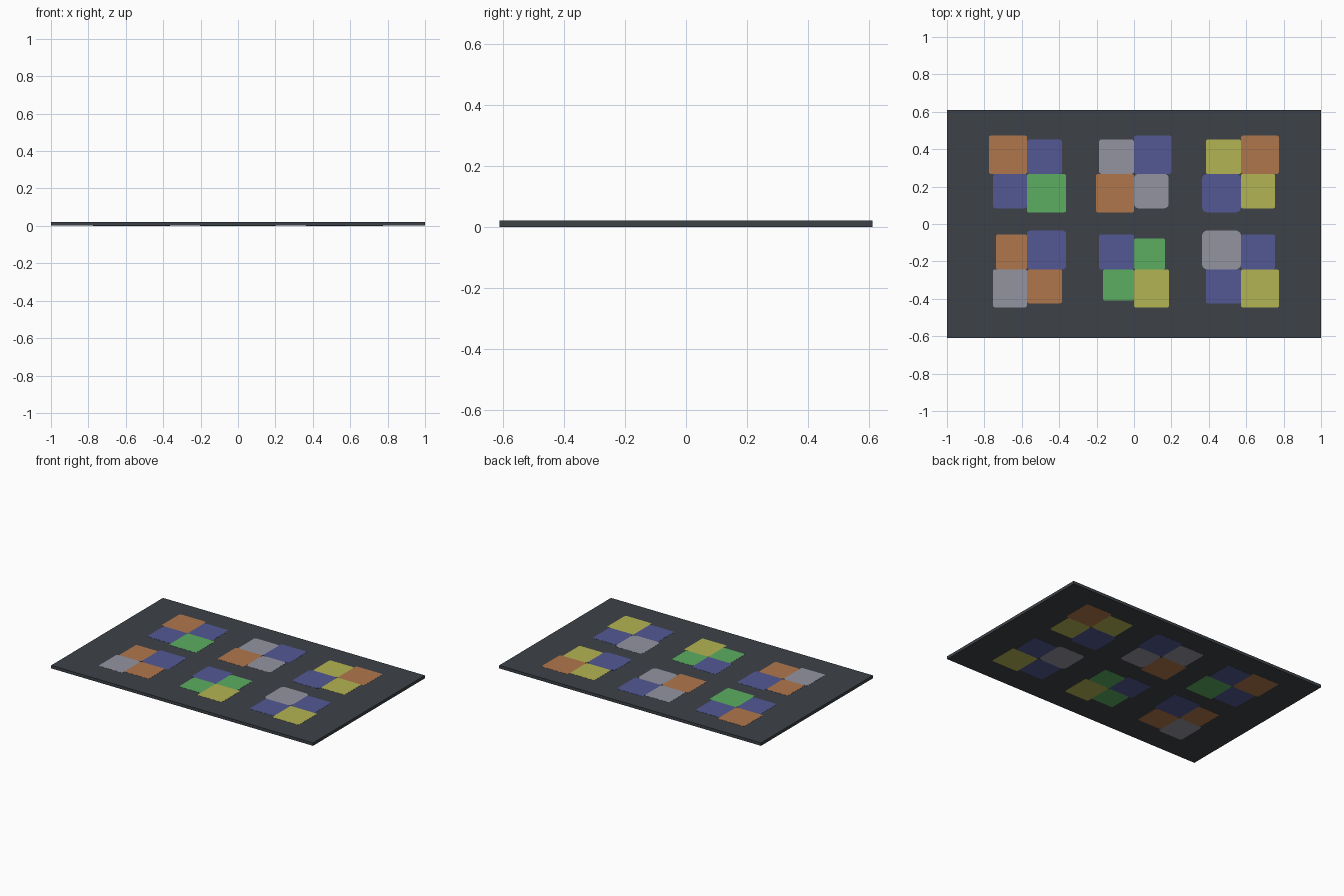
import bpy, bmesh, math

if "Cube" in bpy.data.objects:
    bpy.data.objects.remove(bpy.data.objects["Cube"])

def material(name, rgb):
    # sRGB 0-255 to linear
    lin = [((c / 255 + 0.055) / 1.055) ** 2.4 for c in rgb]
    m = bpy.data.materials.new(name)
    m.diffuse_color = (*lin, 1)
    m.use_nodes = True
    m.node_tree.nodes["Principled BSDF"].inputs["Base Color"].default_value = m.diffuse_color
    return m

MATS = {
    "board": material("charcoal", (61, 66, 72)),
    "o": material("orange", (176, 118, 76)),
    "b": material("blue", (82, 89, 148)),
    "g": material("green", (92, 174, 97)),
    "w": material("pale grey", (147, 148, 161)),
    "y": material("yellow", (180, 180, 83)),
}

def slab(name, x0, x1, y0, y1, z0, z1, r, mat):
    """Flat slab with rounded vertical corners (r = 0 gives a plain box)."""
    pts = []
    for cx, cy, a in ((x1 - r, y1 - r, 0), (x0 + r, y1 - r, 90),
                      (x0 + r, y0 + r, 180), (x1 - r, y0 + r, 270)):
        for i in range(6 if r else 1):
            t = math.radians(a + 18 * i)
            pts.append((cx + r * math.cos(t), cy + r * math.sin(t)))
    bm = bmesh.new()
    face = bm.faces.new([bm.verts.new((x, y, z0)) for x, y in pts])
    ext = bmesh.ops.extrude_face_region(bm, geom=[face])
    top = [v for v in ext["geom"] if isinstance(v, bmesh.types.BMVert)]
    bmesh.ops.translate(bm, verts=top, vec=(0, 0, z1 - z0))
    bmesh.ops.recalc_face_normals(bm, faces=bm.faces)
    me = bpy.data.meshes.new(name)
    bm.to_mesh(me)
    bm.free()
    me.materials.append(mat)
    ob = bpy.data.objects.new(name, me)
    bpy.context.collection.objects.link(ob)

# Backing board
H = 0.022
slab("board", -1, 1, -0.61, 0.61, 0.0008, H - 0.0008, 0, MATS["board"])

# Tile clusters: centre, then upper left, upper right, lower left, lower right
# as (colour, width, height, corner radius); tiles show on both faces
CLUSTERS = [
    (-0.572, 0.268, [("o", .203, .205, .010), ("b", .187, .184, .014),
                     ("b", .182, .184, .014), ("g", .208, .206, .010)]),
    (0.0, 0.268, [("w", .187, .184, .014), ("b", .200, .205, .012),
                  ("o", .203, .206, .010), ("w", .185, .184, .024)]),
    (0.572, 0.268, [("y", .187, .184, .010), ("o", .203, .205, .012),
                    ("b", .208, .206, .028), ("y", .182, .184, .010)]),
    (-0.572, -0.243, [("o", .166, .187, .010), ("b", .208, .208, .018),
                      ("w", .182, .203, .012), ("o", .187, .182, .012)]),
    (0.0, -0.243, [("b", .187, .187, .012), ("g", .166, .165, .010),
                   ("g", .166, .166, .010), ("y", .187, .203, .010)]),
    (0.572, -0.243, [("w", .208, .208, .028), ("b", .182, .187, .012),
                     ("b", .187, .182, .010), ("y", .203, .203, .010)]),
]
SIGNS = [(-1, 1), (1, 1), (-1, -1), (1, -1)]
for n, (cx, cy, tiles) in enumerate(CLUSTERS):
    for k, ((col, w, h, r), (sx, sy)) in enumerate(zip(tiles, SIGNS)):
        xs = sorted((cx, cx + sx * w))
        ys = sorted((cy, cy + sy * h))
        slab(f"tile_{n + 1}_{k + 1}", *xs, *ys, 0, H, r, MATS[col])
